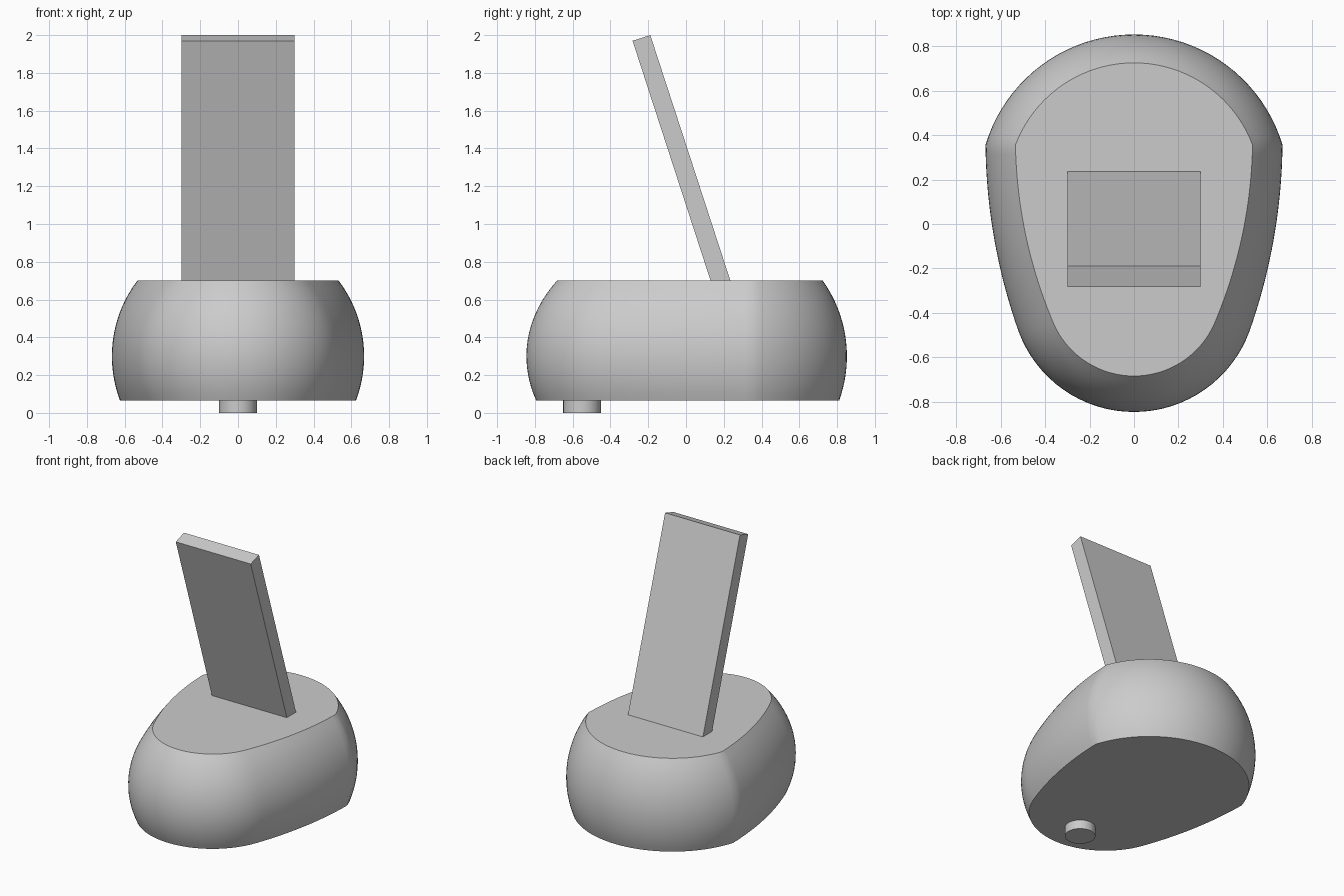
import bpy, bmesh, math
from mathutils import Vector

cube = bpy.data.objects.get("Cube")
if cube:
    bpy.data.objects.remove(cube, do_unlink=True)

grey = bpy.data.materials.new("light grey")
grey.use_nodes = True
colour = (0.6, 0.6, 0.6, 1)
grey.diffuse_color = colour
grey.node_tree.nodes["Principled BSDF"].inputs["Base Color"].default_value = colour


def finish(bm, name):
    bmesh.ops.recalc_face_normals(bm, faces=bm.faces)
    mesh = bpy.data.meshes.new(name)
    bm.to_mesh(mesh)
    bm.free()
    obj = bpy.data.objects.new(name, mesh)
    bpy.context.collection.objects.link(obj)
    mesh.materials.append(grey)
    bpy.ops.object.select_all(action='DESELECT')
    obj.select_set(True)
    bpy.context.view_layer.objects.active = obj
    bpy.ops.object.shade_smooth_by_angle(angle=math.radians(30))
    return obj


def loft(rings, name):
    bm = bmesh.new()
    loops = [[bm.verts.new(p) for p in ring] for ring in rings]
    n = len(loops[0])
    for low, high in zip(loops, loops[1:]):
        for i in range(n):
            j = (i + 1) % n
            bm.faces.new((low[i], low[j], high[j], high[i]))
    bm.faces.new(loops[0])
    bm.faces.new(loops[-1])
    return finish(bm, name)


def arc(p, q, r, n):
    """Points from p up to but excluding q, bulging to the right of travel."""
    p, q = Vector(p), Vector(q)
    half = (q - p) / 2
    right = Vector((half.y, -half.x)).normalized()
    centre = p + half - right * math.sqrt(max(r * r - half.length_squared, 0))
    a, b = p - centre, q - centre
    turn = math.atan2(a.x * b.y - a.y * b.x, a.dot(b))
    start = math.atan2(a.y, a.x)
    return [centre + r * Vector((math.cos(start + turn * i / n),
                                 math.sin(start + turn * i / n))) for i in range(n)]


def outline(inset, z):
    """Egg-shaped plan: tight front arc, long side arcs, round back arc."""
    t = inset / 0.128
    front = Vector((0, -0.845 + 0.162 * t))
    joint = Vector((0.52 - 0.16 * t, -0.48 + 0.03 * t))
    rise = joint.y - front.y
    front_r = (joint.x ** 2 + rise ** 2) / (2 * rise)
    back_r = 0.697 - inset
    corner = Vector((math.sqrt(back_r ** 2 - 0.04), 0.355))
    back = Vector((0, 0.155 + back_r))
    half = (arc(front, joint, front_r, 16) + arc(joint, corner, 2.6 - 0.45 * t, 20)
            + arc(corner, back, back_r, 20) + [back])
    mirrored = [Vector((-p.x, p.y)) for p in reversed(half[1:-1])]
    return [(p.x, p.y, z) for p in half + mirrored]


# Bulging base, widest at z = 0.3, cut flat above and below
bulge = 0.69
rings = []
steps = 18
for i in range(steps + 1):
    z = 0.065 + (0.7 - 0.065) * i / steps
    rings.append(outline(bulge - math.sqrt(bulge ** 2 - (z - 0.3) ** 2), z))
loft(rings, "base_body")

# Leaning flat panel, sunk a little into the base
lean = 0.326
sink = 0.02
section = [(0.13 + lean * sink, 0.7 - sink), (0.235 + lean * sink, 0.7 - sink),
           (-0.189, 2.0), (-0.283, 1.97)]
loft([[(x, y, z) for y, z in section] for x in (-0.3, 0.3)], "leaning_panel")

# Small round foot under the front
foot = [[(0.1 * math.cos(a), -0.55 + 0.1 * math.sin(a), z)
         for a in (math.tau * i / 40 for i in range(40))] for z in (0, 0.07)]
loft(foot, "front_foot")
